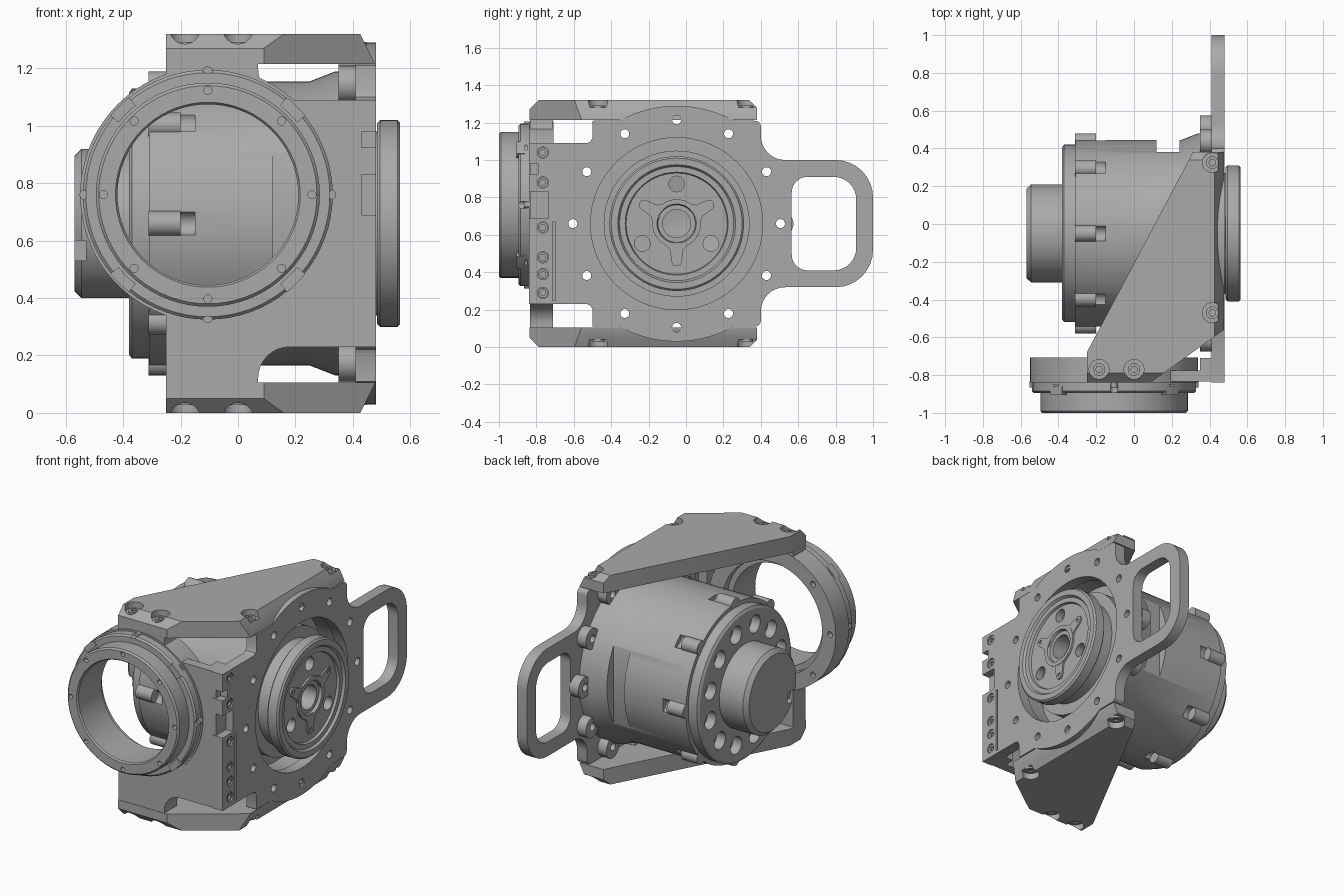
import bpy, bmesh
from math import sin, cos, radians
from mathutils import Vector

if "Cube" in bpy.data.objects:
    bpy.data.objects.remove(bpy.data.objects["Cube"])

grey = bpy.data.materials.new("machined_grey")
grey.use_nodes = True
grey.diffuse_color = (0.4, 0.4, 0.4, 1)
grey.node_tree.nodes["Principled BSDF"].inputs["Base Color"].default_value = (0.4, 0.4, 0.4, 1)

MID = 0.66                 # height of the symmetry plane
MOTOR = (-0.05, MID)       # motor axis in y, z
PORT = (-0.105, 0.76)      # port axis in x, z
parts = []


def place(axis, u, v, t):
    return {"X": (t, u, v), "Y": (u, t, v), "Z": (u, v, t)}[axis]


def finish(name, bm):
    bmesh.ops.remove_doubles(bm, verts=bm.verts, dist=1e-5)
    bmesh.ops.recalc_face_normals(bm, faces=bm.faces)
    mesh = bpy.data.meshes.new(name)
    bm.to_mesh(mesh)
    bm.free()
    mesh.materials.append(grey)
    ob = bpy.data.objects.new(name, mesh)
    bpy.context.collection.objects.link(ob)
    parts.append(ob)
    return ob


def add_prism(bm, pts, axis, t0, t1):
    a = [bm.verts.new(place(axis, u, v, t0)) for u, v in pts]
    b = [bm.verts.new(place(axis, u, v, t1)) for u, v in pts]
    bm.faces.new(a)
    bm.faces.new(b[::-1])
    for i in range(len(a)):
        j = (i + 1) % len(a)
        bm.faces.new((a[i], b[i], b[j], a[j]))


def prism(name, pts, axis, t0, t1):
    bm = bmesh.new()
    add_prism(bm, pts, axis, t0, t1)
    return finish(name, bm)


def box(u0, u1, v0, v1):
    return [(u0, v0), (u1, v0), (u1, v1), (u0, v1)]


def arc(u, v, r, a0, a1, n=8):
    steps = [radians(a0 + (a1 - a0) * i / n) for i in range(n + 1)]
    return [(u + r * cos(a), v + r * sin(a)) for a in steps]


def circle(u, v, r, n=24):
    return arc(u, v, r, 0, 360, n)[:-1]


def ring_of(centre, radius, count, start=0):
    return arc(*centre, radius, start, start + 360, count)[:-1]


def pegs(name, axis, spots, r, t0, t1, n=24):
    bm = bmesh.new()
    for u, v in spots:
        add_prism(bm, circle(u, v, r, n), axis, t0, t1)
    return finish(name, bm)


def lathe(name, profile, axis, centre, n=72):
    """Revolve (t, radius) points about an axis through centre."""
    bm = bmesh.new()
    rings = []
    for t, r in profile:
        rings.append([bm.verts.new(place(axis, u, v, t)) for u, v in circle(*centre, r, n)])
    for k, (t, r) in enumerate(profile):
        m = (k + 1) % len(profile)
        if r == 0 and profile[m][1] == 0:
            continue
        for i in range(n):
            j = (i + 1) % n
            bm.faces.new((rings[k][i], rings[k][j], rings[m][j], rings[m][i]))
    return finish(name, bm)


def cut(ob, cutter):
    mod = ob.modifiers.new("cut", "BOOLEAN")
    mod.object = cutter
    mod.solver = "EXACT"
    bpy.context.view_layer.objects.active = ob
    bpy.ops.object.modifier_apply(modifier=mod.name)
    parts.remove(cutter)
    bpy.data.objects.remove(cutter)


def drill(ob, axis, spots, r, t0, t1):
    cut(ob, pegs("cutter", axis, spots, r, t0, t1))


def mirrored(half):
    """Outline from its upper half, given as offsets from the middle height."""
    return [(u, MID + v) for u, v in half] + [(u, MID - v) for u, v in reversed(half)]


# Side plate with round bulges and a handle
half = [(-0.84, 0.43), (-0.53, 0.43), (-0.51, 0.44), (-0.50, 0.46), (-0.50, 0.55)]
half += arc(MOTOR[0], 0, 0.63, 119, 61, 14)
half += arc(0.37, 0.52, 0.03, 90, 0, 4)
half += arc(0.53, 0.47, 0.13, 180, 270)
half += arc(0.80, 0.14, 0.20, 90, 0)
plate = prism("side_plate", mirrored(half), "X", 0.41, 0.48)
cut(plate, prism("cutter", mirrored([(0.565, 0.16)] + arc(0.65, 0.165, 0.085, 180, 90)[1:]
                                    + arc(0.79, 0.13, 0.12, 90, 0)), "X", 0.3, 0.6))
cut(plate, pegs("cutter", "X", [MOTOR], 0.46, 0.3, 0.6, 72))
drill(plate, "X", ring_of(MOTOR, 0.555, 12), 0.024, 0.3, 0.6)
# Notches and relief groove along the front edge
for u, z0, z1 in ((-0.735, 0.69, 0.83), (-0.79, 0.925, 0.98)):
    cut(plate, prism("cutter", box(-0.9, u, z0, z1), "X", 0.3, 0.6))
cut(plate, prism("cutter", box(-0.715, -0.70, 0.25, 0.67), "X", 0.455, 0.6))
strip = [(-0.765, z) for z in (1.04, 0.88, 0.64, 0.48, 0.39, 0.29)]
drill(plate, "X", strip, 0.03, 0.46, 0.5)
edge_screws = pegs("edge_screws", "X", strip, 0.027, 0.44, 0.474)
drill(edge_screws, "X", strip, 0.015, 0.462, 0.5)

# Front plate with its round port collar
half = [(-0.25, 0.56), (0.07, 0.56)] + arc(0.18, 0.54, 0.11, 180, 270)
front = prism("front_plate", mirrored(half + [(0.43, 0.43)]), "Y", -0.835, -0.775)
back = prism("front_plate_backing", mirrored(half), "Y", -0.78, -0.71)
prism("corner_post", box(0.35, 0.43, MID - 0.43, MID + 0.43), "Y", -0.78, -0.71)
for ob in (front, back):
    cut(ob, pegs("cutter", "Y", [PORT], 0.36, -1, -0.5, 72))

collar = lathe("port_collar", [(-0.708, 0.445), (-0.84, 0.445), (-0.84, 0.315), (-0.76, 0.315),
                               (-0.76, 0.35), (-0.708, 0.35)], "Y", PORT)
drill(collar, "Y", ring_of(PORT, 0.405, 8), 0.018, -0.74, -0.6)
flange = lathe("port_flange", [(-0.835, 0.435), (-0.885, 0.435), (-0.895, 0.425),
                               (-0.895, 0.32), (-0.835, 0.32)], "Y", PORT)
drill(flange, "Y", ring_of(PORT, 0.445, 8), 0.022, -1, -0.85)
ring = lathe("port_ring", [(-0.89, 0.39), (-0.99, 0.39), (-1.0, 0.38), (-1.0, 0.322),
                           (-0.99, 0.315), (-0.835, 0.315), (-0.835, 0.35), (-0.89, 0.35)],
             "Y", PORT)
drill(ring, "Y", ring_of(PORT, 0.363, 8), 0.014, -1.1, -0.97)
for a in (45, 135, 225, 315):
    lug = arc(*PORT, 0.437, a - 6, a + 6, 4) + arc(*PORT, 0.40, a + 6, a - 6, 4)
    prism("port_lug", lug, "Y", -0.905, -0.86)
pegs("port_bolts", "Y", ring_of(PORT, 0.43, 4), 0.017, -0.865, -0.835)

# Upper and lower gussets with chamfered edges and counterbored screws
outline = [(-0.25, -0.838), (0.09, -0.838), (0.476, -0.56), (0.476, 0.38), (0.31, 0.38),
           (0.28, 0.32), (-0.25, -0.68)]
chamfers = [((0, -0.838, 0.61), (0, -1, 1)), ((0.476, 0, 0.56), (2, 0, 1)),
            ((0, 0.38, 0.62), (0, 1, 1))]
screws = [(-0.185, -0.77), (0, -0.77), (0.415, -0.47), (0.415, 0.325)]
for s, label in ((1, "upper"), (-1, "lower")):
    bm = bmesh.new()
    add_prism(bm, outline, "Z", MID + s * 0.555, MID + s * 0.66)
    bmesh.ops.recalc_face_normals(bm, faces=bm.faces)
    for (x, y, z), (nx, ny, nz) in chamfers:
        bmesh.ops.bisect_plane(bm, geom=bm.verts[:] + bm.edges[:] + bm.faces[:],
                               plane_co=(x, y, MID + s * z),
                               plane_no=Vector((nx, ny, s * nz)).normalized(), clear_outer=True)
        bmesh.ops.holes_fill(bm, edges=[e for e in bm.edges if e.is_boundary])
    gusset = finish(label + "_gusset", bm)
    drill(gusset, "Z", screws, 0.053, MID + s * 0.62, MID + s * 0.7)
    heads = pegs(label + "_gusset_screws", "Z", screws, 0.033, MID + s * 0.61, MID + s * 0.632)
    drill(heads, "Z", screws, 0.017, MID + s * 0.624, MID + s * 0.7)

# Motor casing with flat sides, widening to the mounting flange
body = lathe("motor_casing", [(-0.31, 0), (-0.31, 0.495), (0.25, 0.495), (0.34, 0.53), (0.412, 0.53),
                              (0.412, 0.465), (0.30, 0.465), (0.30, 0)], "X", MOTOR)
for side in (-1, 1):
    near, far = MOTOR[0] + side * 0.43, MOTOR[0] + side * 0.6
    cut(body, prism("cutter", box(min(near, far), max(near, far), 0, 1.4), "X", 0.12, 0.24))
# Screw pads on the casing, each ending in a pocket
drill(body, "X", ring_of(MOTOR, 0.505, 8), 0.042, -0.21, -0.15)
pegs("casing_pads", "X", ring_of(MOTOR, 0.485, 8), 0.044, -0.312, -0.20)
bosses = pegs("flange_bosses", "X", ring_of(MOTOR, 0.56, 12), 0.065, 0.35, 0.415)
drill(bosses, "X", ring_of(MOTOR, 0.555, 12), 0.024, 0.3, 0.5)

# Rear cover with a circle of pockets, and the encoder hub
cover = lathe("rear_cover", [(-0.38, 0), (-0.38, 0.455), (-0.37, 0.47), (-0.30, 0.47), (-0.30, 0)],
              "X", MOTOR)
drill(cover, "X", ring_of(MOTOR, 0.36, 12, 15), 0.055, -0.5, -0.32)
hub = lathe("rear_hub", [(-0.57, 0), (-0.57, 0.235), (-0.545, 0.26), (-0.37, 0.26), (-0.37, 0)],
            "X", MOTOR)
cut(hub, prism("cutter", box(-0.4, -0.2, 0.53, 0.60), "X", -0.6, -0.53))

# Output drum and face with a central bore
lathe("output_drum", [(0.29, 0), (0.29, 0.39), (0.40, 0.39), (0.40, 0.32), (0.50, 0.32), (0.50, 0.30),
                      (0.42, 0.1), (0.42, 0)], "X", MOTOR)
face = lathe("output_face", [(0.485, 0.12), (0.485, 0.35), (0.495, 0.36), (0.555, 0.36), (0.565, 0.35),
                             (0.565, 0.315), (0.55, 0.305), (0.55, 0.275), (0.535, 0.27),
                             (0.535, 0.12)], "X", MOTOR)
drill(face, "X", ring_of(MOTOR, 0.212, 3, 90), 0.042, 0.4, 0.7)
lathe("bore_collar", [(0.41, 0.075), (0.41, 0.13), (0.548, 0.13), (0.548, 0.105),
                      (0.53, 0.10), (0.53, 0.075)], "X", MOTOR)
tips = ring_of(MOTOR, 0.2, 3, 30)
for a in (30, 150, 270):
    c, s = cos(radians(a)), sin(radians(a))
    pts = [(0.1, 0.07), (0.14, 0.035)] + arc(0.2, 0, 0.028, 90, -90) + [(0.14, -0.035), (0.1, -0.07)]
    lobe = prism("bore_lobe", [(MOTOR[0] + u * c - v * s, MOTOR[1] + u * s + v * c) for u, v in pts],
                 "X", 0.52, 0.545)
    drill(lobe, "X", tips, 0.012, 0.538, 0.6)

# Smooth the round surfaces while keeping edges crisp
bpy.ops.object.select_all(action="DESELECT")
for ob in parts:
    ob.select_set(True)
bpy.context.view_layer.objects.active = parts[0]
bpy.ops.object.shade_smooth_by_angle(angle=radians(30))
